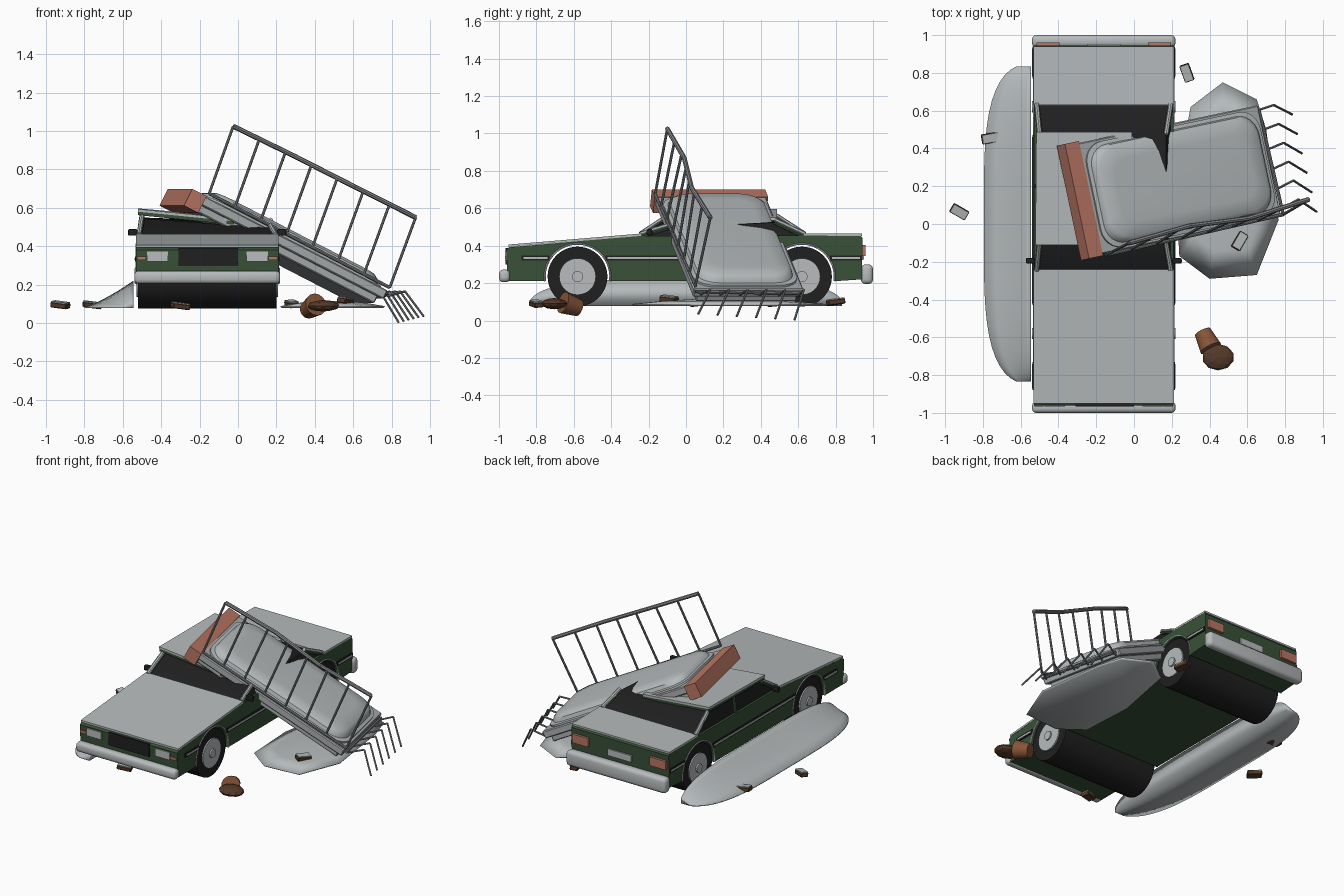
import bpy, bmesh, math
from mathutils import Vector, Matrix, Euler

if "Cube" in bpy.data.objects:
    bpy.data.objects.remove(bpy.data.objects["Cube"])

def mat(name, c):
    m = bpy.data.materials.new(name)
    m.diffuse_color = (*c, 1)
    m.use_nodes = True
    m.node_tree.nodes["Principled BSDF"].inputs["Base Color"].default_value = m.diffuse_color
    return m

SNOW = mat("snow", (0.46, 0.49, 0.50))
GREEN = mat("green paint", (0.040, 0.082, 0.038))
BLACK = mat("black", (0.014, 0.014, 0.015))
SILVER = mat("silver", (0.48, 0.50, 0.51))
CONCRETE = mat("concrete", (0.40, 0.42, 0.43))
TERRA = mat("terracotta", (0.48, 0.18, 0.125))
POT = mat("clay pot", (0.24, 0.09, 0.04))
SOIL = mat("soil", (0.09, 0.042, 0.022))
METAL = mat("railing metal", (0.24, 0.25, 0.26))

def finish(name, bm, m, smooth=35):
    bmesh.ops.recalc_face_normals(bm, faces=bm.faces)
    me = bpy.data.meshes.new(name)
    bm.to_mesh(me)
    bm.free()
    me.materials.append(m)
    ob = bpy.data.objects.new(name, me)
    bpy.context.collection.objects.link(ob)
    if smooth:
        bpy.context.view_layer.objects.active = ob
        bpy.ops.object.select_all(action='DESELECT')
        ob.select_set(True)
        bpy.ops.object.shade_smooth_by_angle(angle=math.radians(smooth))
    return ob

def box(name, lo, hi, m, M=Matrix(), bevel=0, seg=2):
    lo, hi = Vector(lo), Vector(hi)
    bm = bmesh.new()
    bmesh.ops.create_cube(bm, size=1, matrix=Matrix.Translation((lo + hi) / 2) @ Matrix.Diagonal((*(hi - lo), 1)))
    if bevel:
        bmesh.ops.bevel(bm, geom=bm.edges[:], offset=bevel, segments=seg, profile=0.5, affect='EDGES')
    bm.transform(M)
    return finish(name, bm, m)

def loft(name, rings, m, smooth=35):
    """Closed solid through rings of equal point count."""
    bm = bmesh.new()
    vs = [[bm.verts.new(p) for p in r] for r in rings]
    n = len(rings[0])
    for a, b in zip(vs, vs[1:]):
        for i in range(n):
            bm.faces.new((a[i], a[(i + 1) % n], b[(i + 1) % n], b[i]))
    bm.faces.new(vs[0])
    bm.faces.new(vs[-1][::-1])
    return finish(name, bm, m, smooth)

def tube(name, paths, r, m, seg=8):
    bm = bmesh.new()
    for path in paths:
        for a, b in zip(path, path[1:]):
            a, b = Vector(a), Vector(b)
            d = b - a
            T = Matrix.Translation((a + b) / 2) @ d.to_track_quat('Z', 'Y').to_matrix().to_4x4()
            bmesh.ops.create_cone(bm, cap_ends=True, segments=seg, radius1=r, radius2=r, depth=d.length, matrix=T)
    return finish(name, bm, m)

# ---- car body: side profile with wheel arches, extruded across
XL, XR, CX = -0.53, 0.21, -0.16
WHEELS, WZ, AR = (-0.58, 0.62), 0.235, 0.172

def arch(cy, r, z0=0.21, n=20):
    a0 = math.asin((z0 - WZ) / r)
    return [(cy - r * math.cos(a0 + (math.pi - 2 * a0) * i / n),
             WZ + r * math.sin(a0 + (math.pi - 2 * a0) * i / n)) for i in range(n + 1)]

prof = [(-0.955, 0.21)] + arch(WHEELS[0], AR) + arch(WHEELS[1], AR) + \
       [(0.94, 0.22), (0.945, 0.44), (0.935, 0.452), (0.63, 0.455), (-0.25, 0.452), (-0.945, 0.392), (-0.96, 0.38)]
loft("car_body", [[(x, y, z) for y, z in prof] for x in (XL, XR)], GREEN)

# ---- wheels and hubs
for i, cy in enumerate(WHEELS):
    tube("tyre_%d" % i, [[(-0.52, cy, WZ), (0.20, cy, WZ)]], 0.16, BLACK, 40)
    for s in (-1, 1):
        x = CX + s * 0.355
        tube("wheel_hub", [[(x, cy, WZ), (x + s * 0.014, cy, WZ)]], 0.098, SILVER, 32)
        tube("hub_cap", [[(x, cy, WZ), (x + s * 0.024, cy, WZ)]], 0.03, SILVER, 16)
        tube("arch_trim", [[(CX + s * 0.37, y, z) for y, z in arch(cy, AR + .003)]], 0.005, SILVER, 6)

# ---- side stripes, mirrors
for s in (-1, 1):
    for a, b in ((-0.88, -0.73), (-0.43, 0.47), (0.77, 0.94)):
        x = CX + s * 0.372
        box("side_stripe", (x - .005, a, .320), (x + .005, b, .348), BLACK)
        box("stripe_trim", (x - .008, a + .01, .328), (x + .008, b - .01, .339), SILVER)
    x = CX + s * 0.388
    box("wing_mirror", (x - .025, -.21, .455), (x + .025, -.18, .49), BLACK, bevel=.008)

# ---- cabin glass, crushed towards the right
base = [(-.515, -.245, .45), (.195, -.245, .45), (.195, .635, .45), (-.515, .635, .45)]
top = [(-.50, -.10, .545), (.17, -.10, .495), (.17, .475, .525), (-.50, .48, .55)]
loft("cabin_glass", [base, top], BLACK)
tube("corner_pillars", [[b, t] for b, t in zip(base, top)], .014, GREEN)
tube("pillar_snow", [[Vector(b) + Vector((0, 0, .012)), Vector(t) + Vector((0, 0, .012))]
                     for b, t in zip(base, top)], .013, SNOW)
tube("middle_pillar", [[(-.517, .2, .45), (-.503, .2, .55)]], .012, GREEN)

# ---- buckled roof with snow
def sheet(name, pts, th, m):
    loft(name, [pts, [(x, y, z + th) for x, y, z in pts]], m)

sheet("roof_panel", [(-.52, -.11, .562), (-.02, -.11, .512), (-.01, .485, .52), (-.515, .485, .565)], .018, GREEN)
sheet("roof_snow", [(-.522, -.112, .580), (-.02, -.112, .53), (-.01, .487, .538), (-.517, .487, .583)], .014, SNOW)

# ---- hood and boot snow
sheet("hood_snow", [(-.531, -.95, .393), (.211, -.95, .393), (.211, -.24, .452), (-.531, -.24, .452)], .013, SNOW)
sheet("boot_snow", [(-.531, .63, .454), (.211, .63, .454), (.211, .94, .452), (-.531, .94, .452)], .012, SNOW)

# ---- bumpers, lamps, grille, plate
box("front_bumper", (-.54, -1.0, .205), (.22, -.94, .272), SILVER, bevel=.022, seg=3)
box("rear_bumper", (-.54, .935, .195), (.22, 1.0, .30), SILVER, bevel=.024, seg=3)
box("grille", (-.31, -.966, .30), (0, -.95, .388), BLACK)
box("rear_plate", (-.25, .94, .325), (-.07, .953, .37), SILVER)
for s in (-1, 1):
    x = CX + s * .26
    box("headlight", (x - .055, -.967, .32), (x + .055, -.95, .372), SILVER)
    x = CX + s * .342
    box("indicator", (x - .024, -.967, .328), (x + .024, -.95, .346), TERRA)
    x = CX + s * .295
    box("tail_light", (x - .06, .935, .345), (x + .06, .96, .405), TERRA)

# ---- fallen balcony, built flat in its own tilted frame
u = Vector((.95, .20, -.49)).normalized()
v = Vector((-.2, .95, 0)).normalized()
w = u.cross(v)
B = Matrix.Translation((.243, .235, .415)) @ Matrix((u, v, w)).transposed().to_4x4()
box("balcony_slab", (-.545, -.30, -.05), (.545, .30, 0), CONCRETE, B, .006, 1)
box("balcony_underside", (-.545, -.275, -.09), (.515, .275, -.045), CONCRETE, B, .006, 1)
box("wall_chunk", (-.625, -.31, -.095), (-.54, .31, .003), TERRA, B)

def rounded(hx, hy, r, z, n=6):
    return [B @ Vector((sx * (hx - r) + r * math.cos(a), sy * (hy - r) + r * math.sin(a), z))
            for k, (sx, sy) in enumerate(((1, 1), (-1, 1), (-1, -1), (1, -1)))
            for a in [(k + i / n) * math.pi / 2 for i in range(n + 1)]]

loft("balcony_snow", [rounded(.525, .285, .11, -.005), rounded(.525, .285, .11, .012), rounded(.505, .265, .11, .016),
                      rounded(.495, .258, .11, .04), rounded(.475, .238, .10, .055), rounded(.40, .17, .08, .06)], SNOW)

# ---- side railing
def on_path(pts, t):
    k = min(int(t * (len(pts) - 1)), len(pts) - 2)
    return Vector(pts[k]).lerp(Vector(pts[k + 1]), t * (len(pts) - 1) - k)

foot = [(-.15, -.165, .675), (.79, .05, .185)]
rail = [(-.025, -.10, 1.025), (.293, -.01, .87), (.607, .03, .71), (.925, .13, .55)]
tube("railing_top", [rail], .013, METAL)
tube("railing_bottom", [foot], .009, METAL)
tube("railing_bars", [[on_path(foot, i / 7), on_path(rail, i / 7)] for i in range(8)], .0075, METAL)
# bent bars at the lower end
tube("bent_bars", [[Vector((.65, .60, .13)).lerp(Vector((.78, .08, .14)), t),
                    Vector((.74, .63, .165)).lerp(Vector((.87, .13, .165)), t),
                    Vector((.837, .58, .003)).lerp(Vector((.967, .065, .035)), t)]
                   for t in [i / 5 for i in range(6)]], .006, METAL)
tube("end_rail", [[(.66, .61, .145), (.79, .05, .155)]], .009, METAL)

# ---- snow bank along the left side
rings = []
for i in range(29):
    y = .835 * math.sin(math.pi * (i / 28 - .5))
    k = math.sqrt(max(0, 1 - abs(y / .84) ** 4))
    xo = -.585 - .21 * k
    ring = [(-.545 + (xo + .545) * f, y, .085 + .135 * k * (1 - f) ** 1.25) for f in (0, .12, .3, .5, .75, 1)]
    rings.append(ring + [(xo, y, .078), (-.545, y, .078)])
loft("left_snow_bank", rings, SNOW, 180)

# ---- low faceted snow pile under the balcony
edge = [(.47, .75), (.65, .66), (.70, .5), (.765, .02), (.65, -.27), (.40, -.29), (.24, -.17), (.22, .2), (.30, .62)]
c = Vector((.48, .2))
def pile(k, z):
    return [(*(c + (Vector(p) - c) * k), z) for p in edge]
loft("right_snow_pile", [pile(.97, .078), pile(1, .088), pile(.7, .103), pile(.3, .115)], SNOW, 180)

# ---- loose bricks with snowy tops
for x, y, z, a in ((-.76, .455, .095, 10), (-.925, .065, .095, -30), (.28, .80, .1, -70),
                   (.56, -.09, .115, 60), (-.30, -.80, .09, 20)):
    M = Matrix.Translation((x, y, z)) @ Euler((.1, .12, math.radians(a))).to_matrix().to_4x4()
    box("brick", (-.047, -.026, -.016), (.047, .026, .012), SOIL, M, .004, 1)
    box("brick_snow", (-.044, -.023, .010), (.044, .023, .017), SNOW, M)

# ---- broken flower pot and spilled soil
bm = bmesh.new()
ax = Vector((.05, -.10, .035))
T = Matrix.Translation((.385, -.615, .082)) @ ax.to_track_quat('Z', 'Y').to_matrix().to_4x4()
bmesh.ops.create_cone(bm, cap_ends=True, segments=14, radius1=.046, radius2=.06, depth=.10, matrix=T)
finish("flower_pot", bm, POT)
bm = bmesh.new()
bmesh.ops.create_icosphere(bm, subdivisions=2, radius=1,
                           matrix=Matrix.Translation((.445, -.705, .09)) @ Matrix.Diagonal((.085, .07, .03, 1)))
finish("spilled_soil", bm, SOIL, False)
